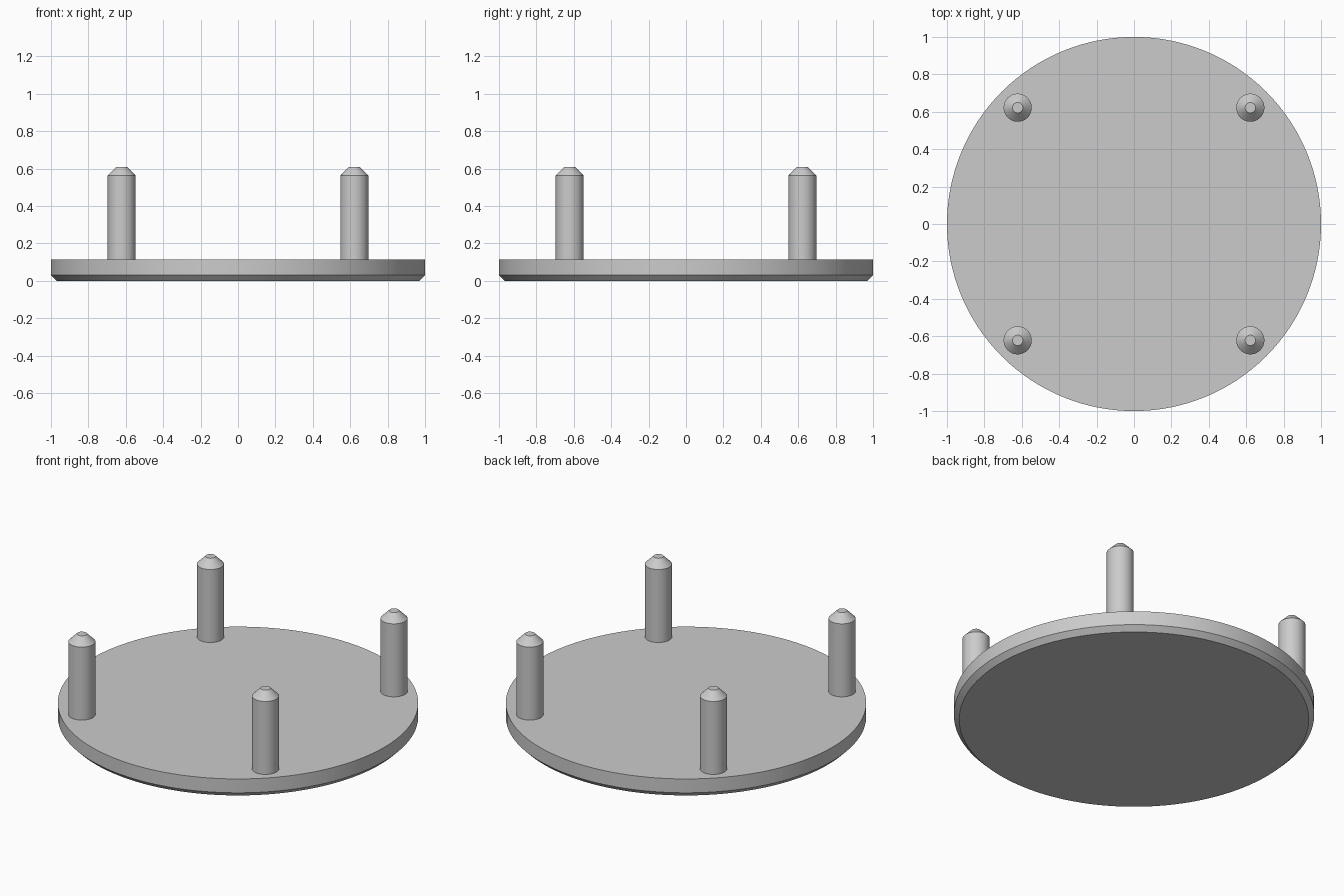
import bpy
import bmesh
import math

cube = bpy.data.objects.get("Cube")
if cube:
    bpy.data.objects.remove(cube, do_unlink=True)

# Single grey material
grey = bpy.data.materials.new("light_grey")
grey.use_nodes = True
colour = (0.6, 0.6, 0.6, 1)
grey.diffuse_color = colour
grey.node_tree.nodes["Principled BSDF"].inputs["Base Color"].default_value = colour


def turned_part(name, profile, sides, location=(0, 0, 0)):
    """Solid of revolution from (radius, height) points, capped at both ends."""
    bm = bmesh.new()
    rings = []
    for radius, z in profile:
        angles = [math.tau * i / sides for i in range(sides)]
        rings.append([bm.verts.new((radius * math.cos(a), radius * math.sin(a), z))
                      for a in angles])
    for low, high in zip(rings, rings[1:]):
        for i in range(sides):
            j = (i + 1) % sides
            bm.faces.new((low[i], low[j], high[j], high[i]))
    bm.faces.new(rings[0][::-1])
    bm.faces.new(rings[-1])
    mesh = bpy.data.meshes.new(name)
    bm.to_mesh(mesh)
    bm.free()
    mesh.materials.append(grey)
    obj = bpy.data.objects.new(name, mesh)
    obj.location = location
    bpy.context.collection.objects.link(obj)
    bpy.ops.object.select_all(action="DESELECT")
    obj.select_set(True)
    bpy.context.view_layer.objects.active = obj
    bpy.ops.object.shade_smooth_by_angle(angle=math.radians(30))
    return obj


# Round base plate with a chamfered lower rim
PLATE_TOP = 0.115
turned_part("base_plate", [(0.97, 0), (1, 0.03), (1, PLATE_TOP)], 128)

# Four chamfered pins standing on the plate
PIN_OFFSET = 0.622
pin_profile = [(0.075, PLATE_TOP), (0.075, 0.562), (0.028, 0.609)]
for depth, y in (("front", -PIN_OFFSET), ("back", PIN_OFFSET)):
    for side, x in (("right", -PIN_OFFSET), ("left", PIN_OFFSET)):
        turned_part(f"{depth}_{side}_pin", pin_profile, 48, (x, y, 0))
